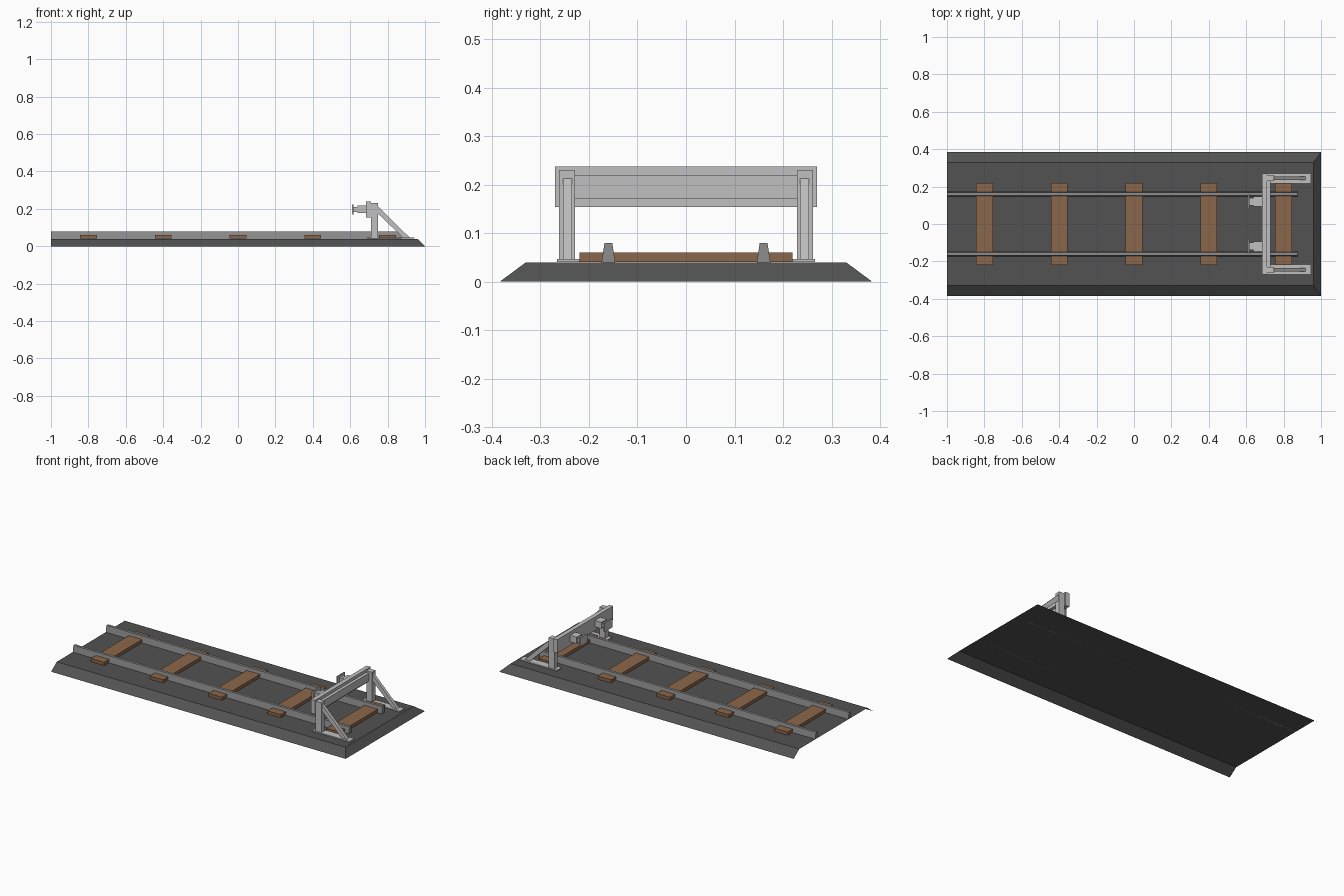
import bpy
import bmesh

cube = bpy.data.objects.get("Cube")
if cube:
    bpy.data.objects.remove(cube, do_unlink=True)


def material(name, rgb):
    m = bpy.data.materials.new(name)
    m.use_nodes = True
    m.diffuse_color = (*rgb, 1)
    m.node_tree.nodes["Principled BSDF"].inputs["Base Color"].default_value = (*rgb, 1)
    return m


BALLAST = material("dark ballast", (0.085, 0.085, 0.085))
WOOD = material("sleeper wood", (0.26, 0.135, 0.07))
RAIL = material("rail steel", (0.27, 0.27, 0.27))
STOP = material("light painted steel", (0.53, 0.53, 0.53))


def finish(name, bm, mat):
    bmesh.ops.recalc_face_normals(bm, faces=bm.faces)
    mesh = bpy.data.meshes.new(name)
    bm.to_mesh(mesh)
    bm.free()
    mesh.materials.append(mat)
    obj = bpy.data.objects.new(name, mesh)
    bpy.context.collection.objects.link(obj)
    return obj


def box(name, mat, x, y, z):
    """Box from (min, max) pairs on each axis."""
    bm = bmesh.new()
    bmesh.ops.create_cube(bm, size=1)
    for v in bm.verts:
        v.co = [r[0] if c < 0 else r[1] for c, r in zip(v.co, (x, y, z))]
    return finish(name, bm, mat)


def prism(name, mat, profile, offset):
    """Closed profile swept along the given offset."""
    bm = bmesh.new()
    face = bm.faces.new([bm.verts.new(p) for p in profile])
    swept = bmesh.ops.extrude_face_region(bm, geom=[face], use_keep_orig=True)
    verts = [g for g in swept["geom"] if isinstance(g, bmesh.types.BMVert)]
    bmesh.ops.translate(bm, verts=verts, vec=offset)
    return finish(name, bm, mat)


GROUND = 0.04

# Ballast bed: open shell, sloped on three sides and cut off square at one end
bm = bmesh.new()
top = [bm.verts.new((x, y, GROUND)) for x, y in
       ((-1, -0.33), (0.96, -0.33), (0.96, 0.33), (-1, 0.33))]
foot = [bm.verts.new((x, y, 0)) for x, y in
        ((-1, -0.384), (1, -0.384), (1, 0.384), (-1, 0.384))]
bm.faces.new(top)
for i in range(3):
    bm.faces.new((foot[i], foot[i + 1], top[i + 1], top[i]))
bed = finish("ballast_bed", bm, BALLAST)
if bed.data.polygons[0].normal.z < 0:
    bed.data.flip_normals()

# Sleepers
for i in range(5):
    x = -0.8 + 0.4 * i
    box(f"sleeper_{i + 1}", WOOD, (x - 0.045, x + 0.045), (-0.22, 0.22),
        (GROUND + 0.0005, 0.06))

# Parts repeated on both sides of the track
for side, s in (("left", 1), ("right", -1)):
    def span(a, b):
        return tuple(sorted((s * a, s * b)))

    # Tapered rail
    prism(f"rail_{side}", RAIL,
          [(-1, s * 0.16 + dy, z) for dy, z in
           ((-0.014, GROUND), (0.014, GROUND), (0.008, 0.08), (-0.008, 0.08))],
          (1.875, 0, 0))

    # Foot plate, post and diagonal brace
    box(f"foot_plate_{side}", STOP, (0.69, 0.944), span(0.22, 0.266),
        (GROUND + 0.0005, 0.047))
    box(f"post_{side}", STOP, (0.711, 0.749), span(0.229, 0.262), (0.047, 0.23))
    prism(f"brace_{side}", STOP,
          [(x, s * 0.235, z) for x, z in
           ((0.745, 0.217), (0.917, 0.047), (0.882, 0.047), (0.745, 0.178))],
          (0, s * 0.019, 0))

    # Bumper: body, neck and striking plate
    box(f"bumper_body_{side}", STOP, (0.64, 0.686), span(0.094, 0.146), (0.177, 0.217))
    box(f"bumper_neck_{side}", STOP, (0.617, 0.642), span(0.1, 0.14), (0.184, 0.21))
    box(f"bumper_plate_{side}", STOP, (0.61, 0.618), span(0.083, 0.157), (0.17, 0.224))

# Cross beam with a stiffening bar behind it
box("cross_beam", STOP, (0.684, 0.711), (-0.27, 0.27), (0.154, 0.238))
box("beam_stiffener", STOP, (0.71, 0.73), (-0.23, 0.23), (0.172, 0.22))
